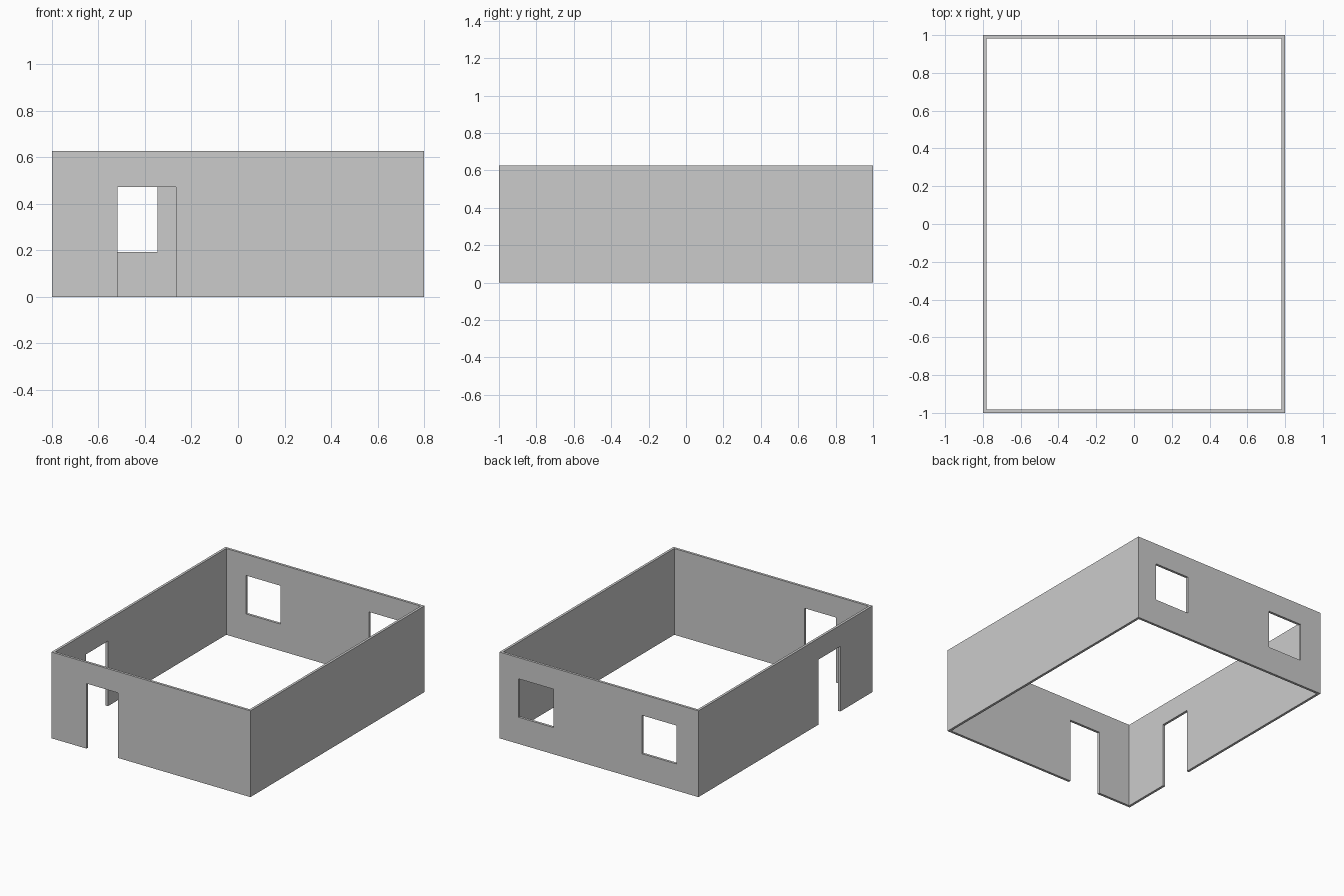
import bpy

if "Cube" in bpy.data.objects:
    bpy.data.objects.remove(bpy.data.objects["Cube"])

W, D, H, T = 0.80, 1.00, 0.627, 0.018   # half width, half depth, height, wall thickness
SILL, HEAD = 0.194, 0.473               # window sill, shared top of openings


def box(name, x, y, z):
    """Axis-aligned box from (min, max) ranges."""
    bpy.ops.mesh.primitive_cube_add(size=1, location=[(a + b) / 2 for a, b in (x, y, z)])
    ob = bpy.context.object
    ob.name = name
    ob.scale = [b - a for a, b in (x, y, z)]
    bpy.ops.object.transform_apply(location=True, rotation=False, scale=True)
    return ob


def cut(target, cutter):
    """Subtract the cutter from the target and remove the cutter."""
    cutter.hide_render = True
    mod = target.modifiers.new("opening", 'BOOLEAN')
    mod.operation = 'DIFFERENCE'
    mod.solver = 'EXACT'
    mod.object = cutter
    bpy.context.view_layer.objects.active = target
    bpy.ops.object.modifier_apply(modifier=mod.name)
    bpy.data.objects.remove(cutter, do_unlink=True)


# Four walls, open at top and bottom
walls = box("walls", (-W, W), (-D, D), (0, H))
cut(walls, box("room_space", (-W + T, W - T), (-D + T, D - T), (-0.1, H + 0.1)))

# Doorway in the front wall
cut(walls, box("front_doorway", (-0.519, -0.266), (-D - 0.1, -D + 0.1), (-0.1, HEAD)))

# Doorway in the left wall
cut(walls, box("side_doorway", (-W - 0.1, -W + 0.1), (-0.63, -0.378), (-0.1, HEAD)))

# Two windows in the back wall
for x0 in (-0.625, 0.366):
    cut(walls, box("window", (x0, x0 + 0.28), (D - 0.1, D + 0.1), (SILL, HEAD)))
